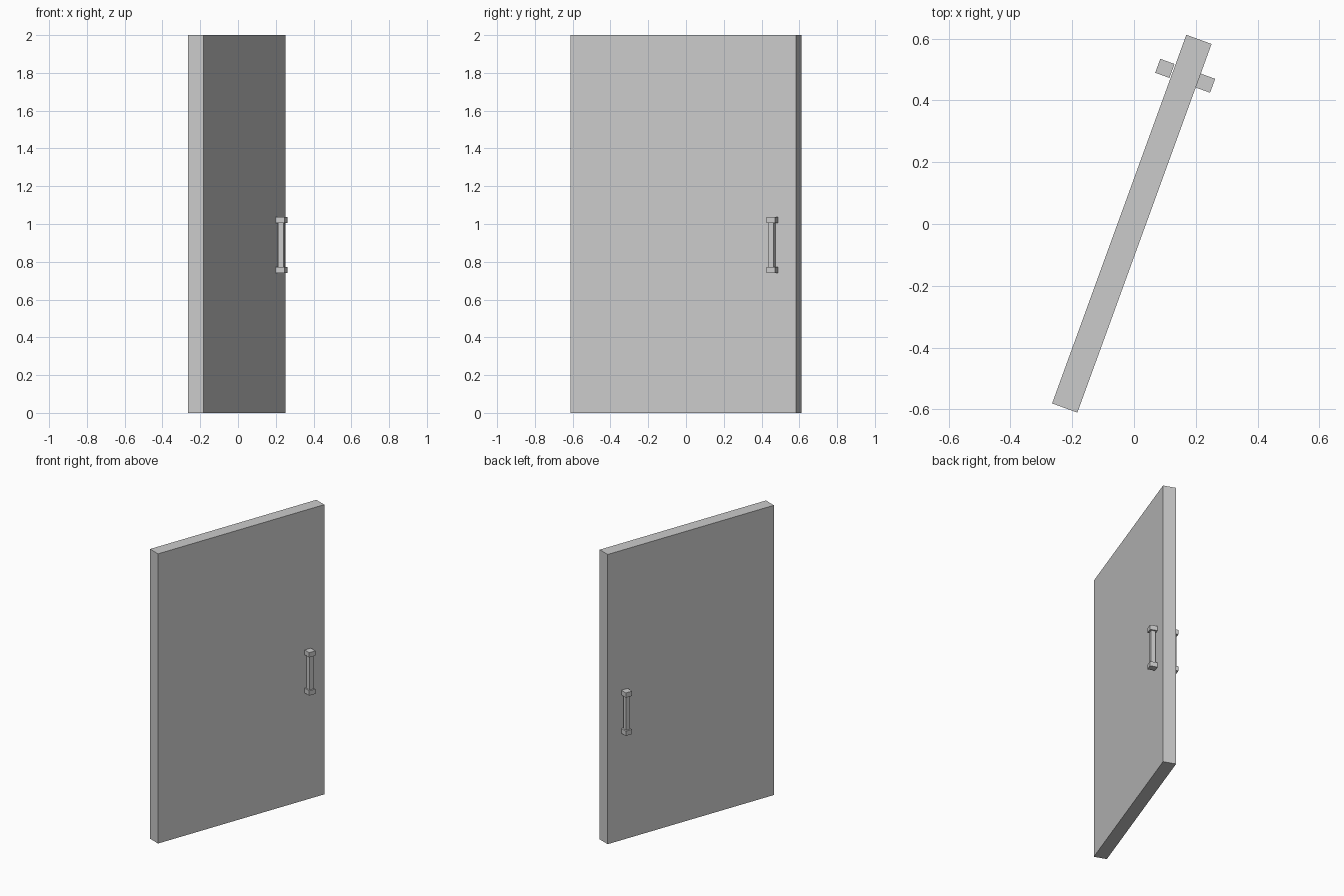
import bpy
import bmesh
from math import radians
from mathutils import Matrix

if "Cube" in bpy.data.objects:
    bpy.data.objects.remove(bpy.data.objects["Cube"])

# Door stands turned 70 degrees about z
DOOR = Matrix.Translation((-0.007, 0.001, 0)) @ Matrix.Rotation(radians(70), 4, 'Z')


def add_box(bm, lo, hi):
    size = [b - a for a, b in zip(lo, hi)]
    mid = [(a + b) / 2 for a, b in zip(lo, hi)]
    bmesh.ops.create_cube(bm, size=1, matrix=Matrix.Translation(mid) @ Matrix.Diagonal((*size, 1)))


def make(name, boxes):
    bm = bmesh.new()
    for lo, hi in boxes:
        add_box(bm, lo, hi)
    mesh = bpy.data.meshes.new(name)
    bm.to_mesh(mesh)
    bm.free()
    ob = bpy.data.objects.new(name, mesh)
    ob.matrix_world = DOOR
    bpy.context.collection.objects.link(ob)


def handle(name, y0, y1):
    # two end blocks joined by a thinner upright bar
    x0, x1, inset = 0.485, 0.533, 0.010
    make(name, [
        ((x0, y0, 0.74), (x1, y1, 0.773)),
        ((x0, y0, 1.004), (x1, y1, 1.037)),
        ((x0 + inset, y0 + inset, 0.773), (x1 - inset, y1 - inset, 1.004)),
    ])


# Door slab
make("door_panel", [((-0.635, -0.0435, 0), (0.635, 0.0435, 2))])

# Pull handles on both faces
handle("front_handle", -0.093, -0.042)
handle("back_handle", 0.047, 0.096)
